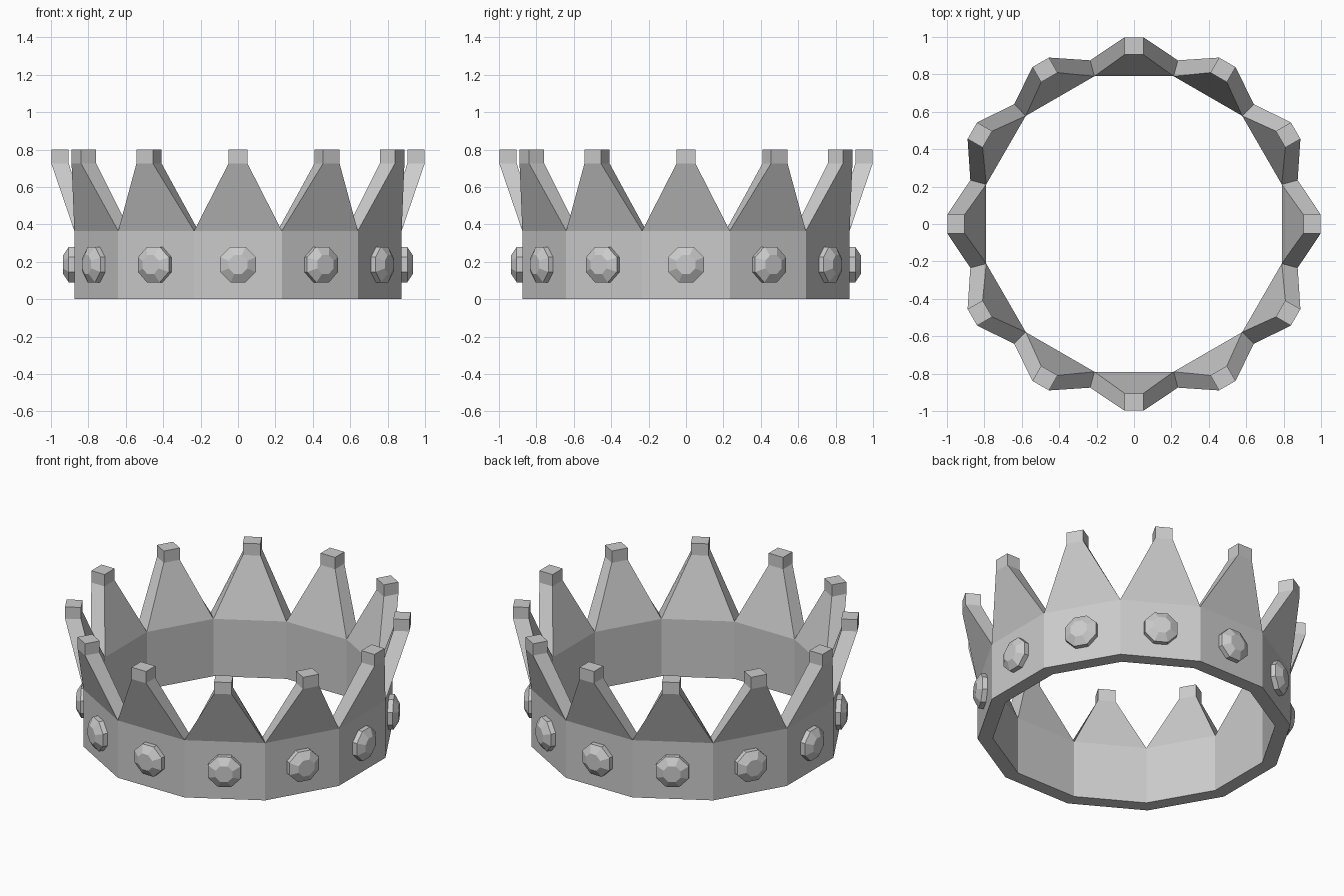
import bpy, bmesh
from math import pi, tan, radians
from mathutils import Matrix

if "Cube" in bpy.data.objects:
    bpy.data.objects.remove(bpy.data.objects["Cube"])

SIDES = 12
T = tan(pi / SIDES)


def finish(bm, name):
    bmesh.ops.remove_doubles(bm, verts=bm.verts[:], dist=0.0005)
    bmesh.ops.recalc_face_normals(bm, faces=bm.faces[:])
    mesh = bpy.data.meshes.new(name)
    bm.to_mesh(mesh)
    bm.free()
    obj = bpy.data.objects.new(name, mesh)
    bpy.context.collection.objects.link(obj)
    return obj


# Crown: one band segment with its spike, repeated around the circle
# Each level: z, inner radius, outer radius, inner half width, outer half width
levels = [
    (0.0, 0.79, 0.875, 0.79 * T, 0.875 * T),
    (0.365, 0.79, 0.875, 0.79 * T, 0.875 * T),
    (0.725, 0.905, 0.998, 0.051, 0.051),
    (0.80, 0.905, 0.998, 0.051, 0.051),
]
bm = bmesh.new()
for k in range(SIDES):
    rot = Matrix.Rotation(radians(30 * k), 4, 'Z')
    rings = []
    for z, ri, ro, wi, wo in levels:
        pts = [(-wo, -ro, z), (wo, -ro, z), (wi, -ri, z), (-wi, -ri, z)]
        ring = [bm.verts.new(p) for p in pts]
        bmesh.ops.transform(bm, matrix=rot, verts=ring)
        rings.append(ring)
    for n, (a, b) in enumerate(zip(rings, rings[1:])):
        # the band has no side walls between neighbouring segments
        for i in ((0, 2) if n == 0 else range(4)):
            j = (i + 1) % 4
            bm.faces.new((a[i], a[j], b[j], b[i]))
    bm.faces.new(rings[0][::-1])
    bm.faces.new(rings[-1])
finish(bm, "crown_band")

# Gems: octagonal girdle with a bevelled crown and a flat table
for k in range(SIDES):
    bm = bmesh.new()
    c = 1 / 0.9239
    for r1, r2, depth, out in ((0.095, 0.095, 0.05, 0.88), (0.095, 0.05, 0.03, 0.92)):
        m = (Matrix.Rotation(radians(30 * k), 4, 'Z')
             @ Matrix.Translation((0, -out, 0.185))
             @ Matrix.Rotation(pi / 2, 4, 'X')
             @ Matrix.Rotation(pi / 8, 4, 'Z'))
        bmesh.ops.create_cone(bm, cap_ends=True, segments=8, radius1=r1 * c,
                              radius2=r2 * c, depth=depth, matrix=m)
    # drop the hidden caps where the two sections join
    bmesh.ops.remove_doubles(bm, verts=bm.verts[:], dist=0.0005)
    inner = [f for f in bm.faces if len(f.verts) == 8
             and abs(f.calc_center_median().xy.length - 0.905) < 0.002]
    bmesh.ops.delete(bm, geom=inner, context='FACES_ONLY')
    finish(bm, f"gem_{k + 1}")
